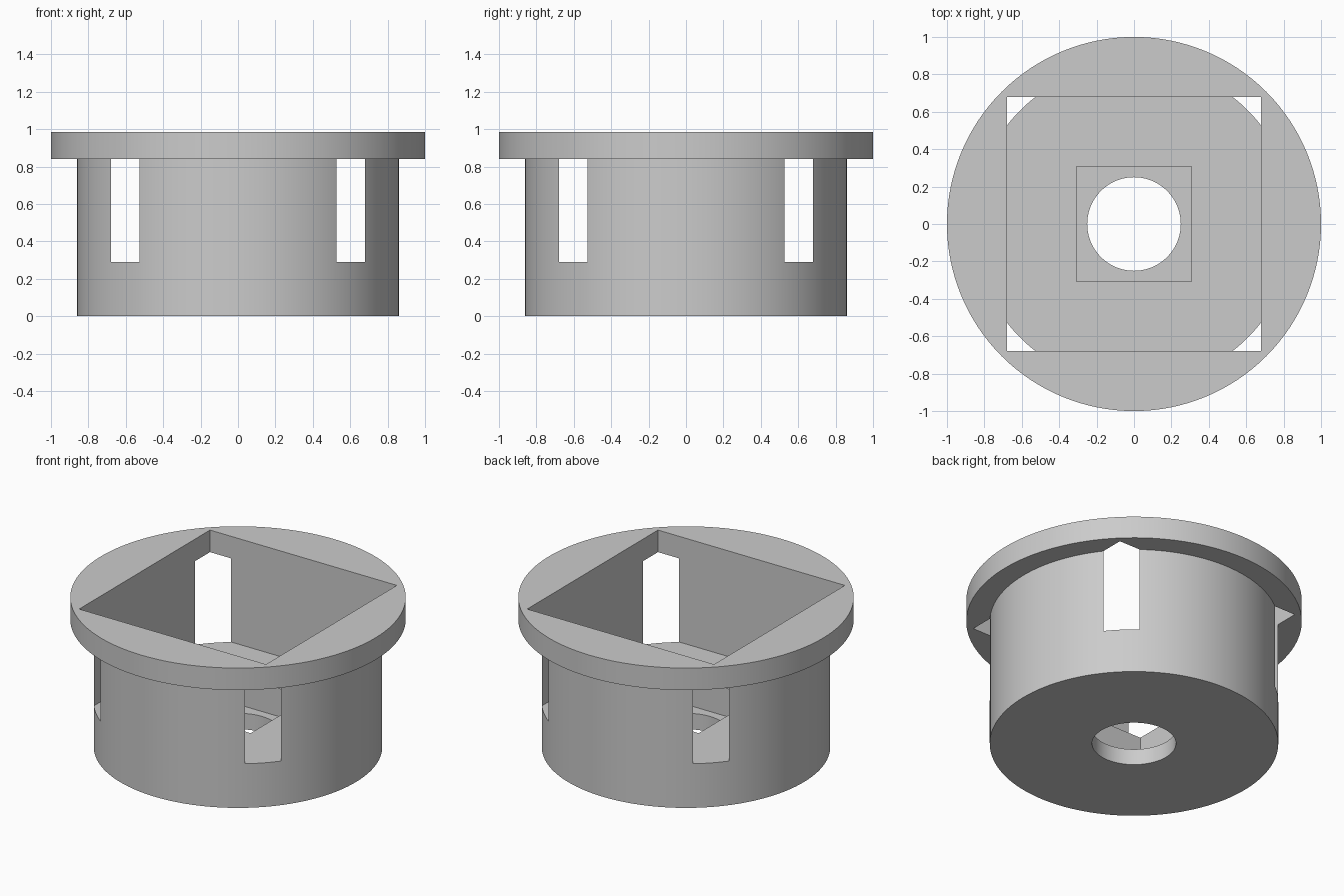
import bpy
import bmesh
import math

cube = bpy.data.objects.get("Cube")
if cube:
    bpy.data.objects.remove(cube, do_unlink=True)

SEGMENTS = 128
BODY_R, RIM_R, HOLE_R = 0.86, 1.0, 0.25
RIM_Z, TOP_Z = 0.84, 0.985
POCKET_HALF, POCKET_Z = 0.68, 0.29
RECESS_HALF, RECESS_Z = 0.307, 0.105

# Single grey plastic
grey = bpy.data.materials.new("plain_grey")
grey.use_nodes = True
colour = (0.6, 0.6, 0.6, 1)
grey.diffuse_color = colour
grey.node_tree.nodes["Principled BSDF"].inputs["Base Color"].default_value = colour


def lathe(name, profile):
    """Turn a (radius, height) profile around the z axis."""
    bm = bmesh.new()
    verts = [bm.verts.new((r, 0, z)) for r, z in profile]
    edges = [bm.edges.new(pair) for pair in zip(verts, verts[1:])]
    bmesh.ops.spin(bm, geom=verts + edges, cent=(0, 0, 0), axis=(0, 0, 1),
                   angle=math.tau, steps=SEGMENTS)
    bmesh.ops.remove_doubles(bm, verts=bm.verts, dist=0.0001)
    bmesh.ops.recalc_face_normals(bm, faces=bm.faces)
    mesh = bpy.data.meshes.new(name)
    bm.to_mesh(mesh)
    bm.free()
    obj = bpy.data.objects.new(name, mesh)
    bpy.context.collection.objects.link(obj)
    mesh.materials.append(grey)
    return obj


def box(name, half, bottom, top):
    bpy.ops.mesh.primitive_cube_add(size=1, location=(0, 0, (bottom + top) / 2))
    obj = bpy.context.object
    obj.name = name
    obj.scale = (2 * half, 2 * half, top - bottom)
    obj.data.materials.append(grey)
    return obj


def cut(target, cutter):
    cutter.hide_render = True
    mod = target.modifiers.new("cut", "BOOLEAN")
    mod.operation = "DIFFERENCE"
    mod.solver = "EXACT"
    mod.object = cutter
    bpy.context.view_layer.objects.active = target
    bpy.ops.object.modifier_apply(modifier=mod.name)
    bpy.data.objects.remove(cutter, do_unlink=True)


# Round body with a wider rim
holder = lathe("flanged_round_holder", [
    (0, 0), (BODY_R, 0), (BODY_R, RIM_Z), (RIM_R, RIM_Z), (RIM_R, TOP_Z), (0, TOP_Z)])

# Square pocket, whose corners break through the body as slots
cut(holder, box("pocket_cutter", POCKET_HALF, POCKET_Z, TOP_Z + 0.2))
# Small square recess in the pocket floor
cut(holder, box("recess_cutter", RECESS_HALF, RECESS_Z, POCKET_Z + 0.2))
# Round hole through the base
cut(holder, lathe("hole_cutter", [(0, -0.2), (HOLE_R, -0.2), (HOLE_R, 0.2), (0, 0.2)]))

# Smooth round walls, crisp edges
bpy.ops.object.select_all(action="DESELECT")
holder.select_set(True)
bpy.context.view_layer.objects.active = holder
bpy.ops.object.shade_smooth_by_angle(angle=math.radians(30))
